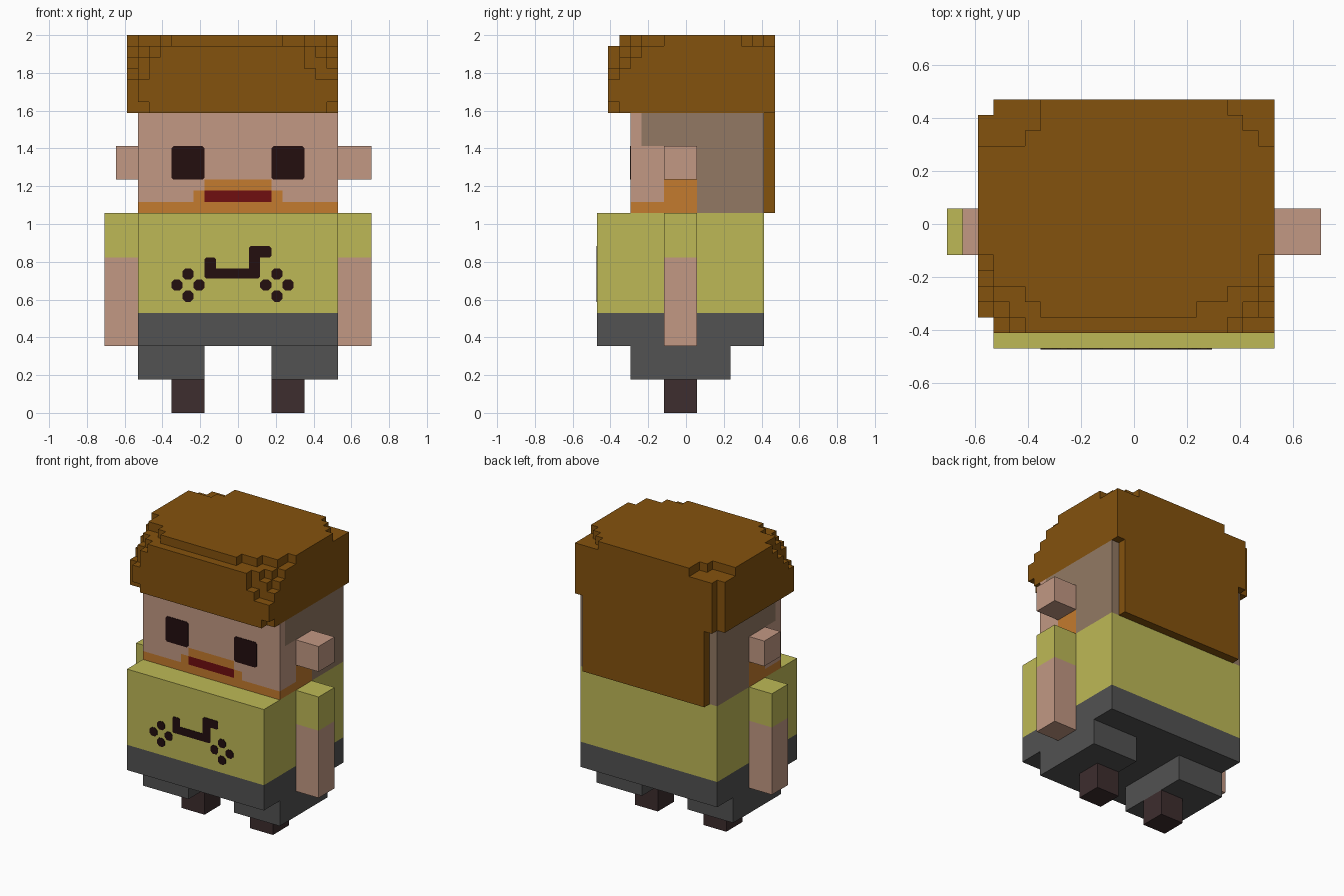
import bpy, bmesh
from mathutils import Vector

U = 2 / 34  # one block; the figure is 34 blocks tall

if "Cube" in bpy.data.objects:
    bpy.data.objects.remove(bpy.data.objects["Cube"], do_unlink=True)


def material(name, rgb):
    m = bpy.data.materials.new(name)
    lin = [(c / 255 / 12.92 if c < 11 else ((c / 255 + 0.055) / 1.055) ** 2.4) for c in rgb]
    m.diffuse_color = (*lin, 1)
    m.use_nodes = True
    m.node_tree.nodes["Principled BSDF"].inputs["Base Color"].default_value = (*lin, 1)
    return m


HAIR = material("hair brown", (132, 82, 13))
SKIN = material("skin", (194, 152, 131))
STUBBLE = material("shaved side", (146, 121, 99))
BEARD = material("beard orange", (196, 123, 46))
MOUTH = material("mouth red", (112, 14, 16))
DARK = material("near black", (35, 14, 15))
SHIRT = material("shirt yellow", (190, 185, 86))
PANTS = material("trouser grey", (82, 82, 82))
SHOE = material("shoe brown", (61, 45, 46))


def finish(name, bm, mats):
    """Scale block units to scene units and add the object."""
    bmesh.ops.scale(bm, vec=(U, U, U), verts=bm.verts)
    bmesh.ops.recalc_face_normals(bm, faces=bm.faces)
    me = bpy.data.meshes.new(name)
    bm.to_mesh(me)
    bm.free()
    for m in mats:
        me.materials.append(m)
    ob = bpy.data.objects.new(name, me)
    bpy.context.collection.objects.link(ob)
    return ob


def box(name, lo, hi, mats, cuts=(), rule=None):
    """Box from lo to hi, sliced at (axis, value) planes and coloured by rule."""
    bm = bmesh.new()
    bmesh.ops.create_cube(bm, size=1)
    for v in bm.verts:
        v.co = Vector([hi[i] if v.co[i] > 0 else lo[i] for i in range(3)])
    for axis, value in cuts:
        n = Vector((0, 0, 0))
        n[axis] = 1
        bmesh.ops.bisect_plane(bm, geom=bm.verts[:] + bm.edges[:] + bm.faces[:],
                               plane_co=n * value, plane_no=n)
    if rule:
        bm.normal_update()
        for f in bm.faces:
            f.material_index = rule(f.calc_center_median(), f.normal)
    return finish(name, bm, mats)


def plates(name, rects, y, chamfer, mat):
    """Thin front plates with clipped corners; rects are x0, x1, z0, z1."""
    bm = bmesh.new()
    c = chamfer
    for x0, x1, z0, z1 in rects:
        outline = [(x0 + c, z0), (x1 - c, z0), (x1, z0 + c), (x1, z1 - c),
                   (x1 - c, z1), (x0 + c, z1), (x0, z1 - c), (x0, z0 + c)]
        f = bm.faces.new([bm.verts.new((x, y + 0.02, z)) for x, z in outline])
        ext = bmesh.ops.extrude_face_region(bm, geom=[f])
        for v in ext["geom"]:
            if isinstance(v, bmesh.types.BMVert):
                v.co.y = y - 0.06
    return finish(name, bm, [mat])


# Torso: shirt above, trousers below
box("torso", (-9, -8, 6), (9, 7, 18), [SHIRT, PANTS], [(2, 9)],
    lambda c, n: 1 if c.z < 9 else 0)

# Limbs and ears
for side, s in (("left", 1), ("right", -1)):
    def paired(part, x0, x1, y0, y1, z0, z1, mats, cuts=(), rule=None):
        a, b = sorted((s * x0, s * x1))
        box(f"{side}_{part}", (a, y0, z0), (b, y1, z1), mats, cuts, rule)

    paired("arm", 9, 12, -2, 1, 6, 18, [SHIRT, SKIN], [(2, 14)],
           lambda c, n: 1 if c.z < 14 else 0)
    paired("trouser_leg", 3, 9, -5, 4, 3, 6, [PANTS])
    paired("shoe", 3, 6, -2, 1, 0, 3, [SHOE])
    paired("ear", 9, 12 if s > 0 else 11, -2, 1, 21, 24, [SKIN])


# Head: skin, shaved sides and back, beard, mouth
def head_rule(c, n):
    if n.y < -0.5:
        ax = abs(c.x)
        if ax < 3 and 19 < c.z < 20:
            return 3
        if c.z < 19 or (ax < 4 and c.z < 20) or (ax < 3 and c.z < 21):
            return 2
        return 0
    if abs(n.x) > 0.5:
        if (c.y < -2 and c.z < 19) or (-2 < c.y < 1 and c.z < 21):
            return 2
        return 1 if c.y > 1 or (c.y > -4 and c.z > 24) else 0
    return 1 if n.y > 0.5 else 0


box("head", (-9, -5, 18), (9, 7, 27), [SKIN, STUBBLE, BEARD, MOUTH],
    [(0, -4), (0, -3), (0, 3), (0, 4), (1, -4), (1, -2), (1, 1),
     (2, 19), (2, 20), (2, 21), (2, 24)], head_rule)
plates("eyes", [(-6, -3, 21, 24), (3, 6, 21, 24)], -5, 0.2, DARK)

# Pixel pattern on the shirt: two diamonds of dots and a bent stripe
dots = [(cx + dx, 11 + dz) for cx in (-5, 3) for dx, dz in ((0, 1), (-1, 0), (1, 0), (0, -1))]
plates("shirt_dots", [(x, x + 1, z, z + 1) for x, z in dots], -8, 0.27, DARK)
plates("shirt_stripe", [(-3, 2, 12.1, 13), (-3, -2, 12.3, 14), (1, 2, 12.3, 15), (1, 3, 14, 15)],
       -8, 0.15, DARK)

# Hair cap: blocks with stepped corners. Each step is (width, depth) removed.
FRONT_LEFT_X = {27: [(2, 1)], 28: [(1, 1)], 29: [(1, 1)], 30: [(2, 1), (1, 2)],
                31: [(2, 1), (1, 3)], 32: [(3, 1), (2, 2), (1, 4)],
                33: [(1, 5), (3, 3), (4, 2), (19, 1)]}
FRONT_RIGHT_X = {27: [(1, 1)], 30: [(2, 1)], 31: [(3, 1), (1, 2)],
                 32: [(3, 1), (2, 2), (1, 3)], 33: [(1, 5), (3, 3), (5, 2)]}
BACK_LEFT_X = {33: [(3, 3), (4, 2)]}
BACK_RIGHT_X = {33: [(3, 1), (2, 2), (1, 3)]}


def in_hair(x, y, z):
    if not (-10 <= x < 9 and -7 <= y < 8 and 27 <= z < 34):
        return False
    l, r, f, b = x + 10, 8 - x, y + 7, 7 - y
    corners = ((l, f, FRONT_LEFT_X.get(z, [])), (r, f, FRONT_RIGHT_X.get(z, [])),
               (l, b, BACK_LEFT_X.get(z, [(1, 1)])), (r, b, BACK_RIGHT_X.get(z, [])))
    return not any(i < w and j < d for i, j, steps in corners for w, d in steps)


bm = bmesh.new()
for x in range(-10, 9):
    for y in range(-7, 8):
        for z in range(27, 34):
            if not in_hair(x, y, z):
                continue
            for axis in range(3):
                for sign in (0, 1):
                    step = [0, 0, 0]
                    step[axis] = 1 if sign else -1
                    if in_hair(x + step[0], y + step[1], z + step[2]):
                        continue
                    quad = []
                    for p, q in ((0, 0), (1, 0), (1, 1), (0, 1)):
                        co = [x, y, z]
                        co[axis] += sign
                        co[(axis + 1) % 3] += p
                        co[(axis + 2) % 3] += q
                        quad.append(bm.verts.new(co))
                    bm.faces.new(quad if sign else quad[::-1])
bmesh.ops.remove_doubles(bm, verts=bm.verts, dist=0.001)
bmesh.ops.dissolve_limit(bm, angle_limit=0.01, verts=bm.verts, edges=bm.edges)
finish("hair_cap", bm, [HAIR])

# Hair hanging down the back of the head
box("back_hair", (-8, 7, 18), (8, 8, 27), [HAIR])
